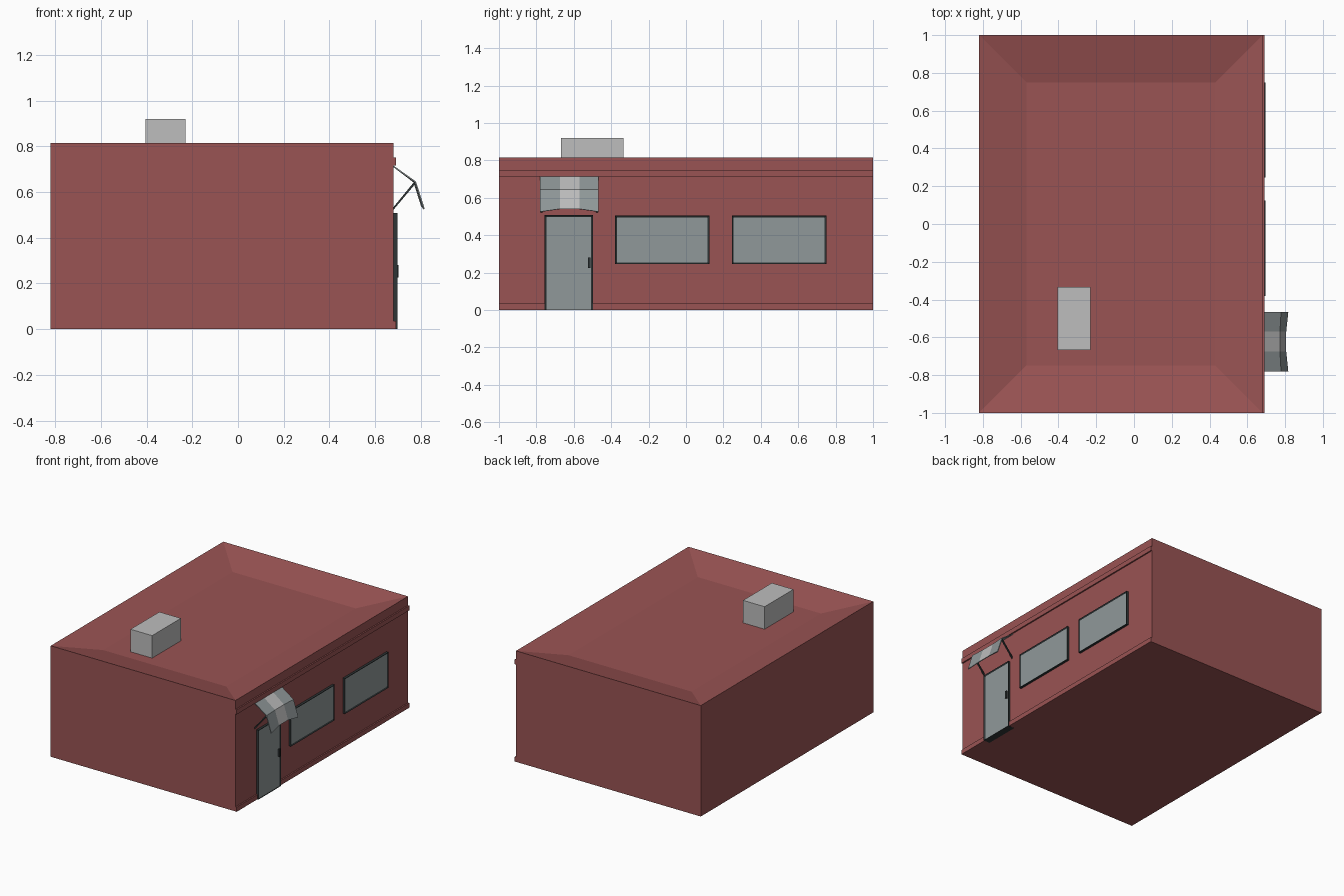
import bpy, bmesh
from mathutils import Vector

cube = bpy.data.objects.get("Cube")
if cube:
    bpy.data.objects.remove(cube, do_unlink=True)


def material(name, r, g, b):
    m = bpy.data.materials.new(name)
    m.use_nodes = True
    m.diffuse_color = (r, g, b, 1)
    m.node_tree.nodes["Principled BSDF"].inputs["Base Color"].default_value = (r, g, b, 1)
    return m


BRICK = material("brick red", 0.32, 0.087, 0.087)
DARK = material("dark frame", 0.028, 0.036, 0.037)
GLASS = material("grey glass", 0.28, 0.315, 0.32)
LIGHT = material("light grey", 0.51, 0.51, 0.51)


def finish(name, bm, *mats):
    bmesh.ops.recalc_face_normals(bm, faces=bm.faces)
    mesh = bpy.data.meshes.new(name)
    bm.to_mesh(mesh)
    bm.free()
    for m in mats:
        mesh.materials.append(m)
    obj = bpy.data.objects.new(name, mesh)
    bpy.context.collection.objects.link(obj)
    return obj


def box_bm(x, y, z):
    bm = bmesh.new()
    bmesh.ops.create_cube(bm, size=1)
    for v in bm.verts:
        v.co = Vector(r[0] if c < 0 else r[1] for c, r in zip(v.co, (x, y, z)))
    bm.normal_update()
    return bm


def box(name, x, y, z, mat):
    return finish(name, box_bm(x, y, z), mat)


def inset_side(bm, direction, width, depth):
    """Inset the face looking along direction and sink it by depth."""
    face = max(bm.faces, key=lambda f: f.normal.dot(direction))
    bmesh.ops.inset_region(bm, faces=[face], thickness=width, use_even_offset=True)
    bmesh.ops.translate(bm, verts=face.verts, vec=-depth * direction)
    return face


WALL = 0.68   # x of the shop front wall
EDGE = 0.69   # x of the trims

# Building with a sunken flat roof
bm = box_bm((-0.82, WALL), (-1, 1), (0.001, 0.815))
inset_side(bm, Vector((0, 0, 1)), 0.25, 0.06)
finish("building", bm, BRICK)

# Trims along the shop front
box("cornice", (WALL - 0.01, EDGE), (-1, 1), (0.715, 0.75), BRICK)
box("base_trim", (WALL - 0.01, EDGE), (-1, 1), (0.001, 0.035), BRICK)

# Roof unit
box("roof_unit", (-0.405, -0.23), (-0.667, -0.333), (0.75, 0.92), LIGHT)


# Windows and door: dark frames around sunken panes
def framed_pane(name, y, z, to_floor=False):
    bm = box_bm((0.645, 0.697), y, z)
    pane = inset_side(bm, Vector((1, 0, 0)), 0.01, 0.006)
    pane.material_index = 1
    if to_floor:
        for v in pane.verts:
            if v.co.z < 0.1:
                v.co.z = z[0] + 0.001
    finish(name, bm, DARK, GLASS)


framed_pane("window_front", (-0.38, 0.125), (0.245, 0.505))
framed_pane("window_back", (0.245, 0.75), (0.245, 0.505))
framed_pane("door", (-0.757, -0.497), (0, 0.508), True)
box("door_handle", (0.69, 0.702), (-0.523, -0.511), (0.225, 0.28), DARK)

# Folded awning in three strips, outer corners drooping
bm = bmesh.new()
rows = []
for y, droop in ((-0.78, 1), (-0.675, 0), (-0.57, 0), (-0.467, 1)):
    profile = ((WALL, 0.712),
               (0.77 + 0.006 * droop, 0.644),
               (0.803 + 0.011 * droop, 0.54 - 0.015 * droop))
    rows.append([bm.verts.new((px, y, pz)) for px, pz in profile])
for i, (a, b) in enumerate(zip(rows, rows[1:])):
    for j in range(2):
        face = bm.faces.new((a[j], a[j + 1], b[j + 1], b[j]))
        face.material_index = 1 if i == 1 else 0
awning = finish("awning", bm, GLASS, LIGHT)
solid = awning.modifiers.new("thickness", "SOLIDIFY")
solid.thickness = 0.006
solid.offset = 0


# Awning braces from the wall to the fold
def brace(name, y):
    bm = bmesh.new()
    loop = [(WALL, 0.522), (WALL, 0.534), (0.77, 0.644), (0.775, 0.635)]
    face = bm.faces.new([bm.verts.new((px, y, pz)) for px, pz in loop])
    out = bmesh.ops.extrude_face_region(bm, geom=[face])
    verts = [v for v in out["geom"] if isinstance(v, bmesh.types.BMVert)]
    bmesh.ops.translate(bm, verts=verts, vec=(0, 0.01, 0))
    finish(name, bm, DARK)


brace("awning_brace_front", -0.777)
brace("awning_brace_back", -0.48)
